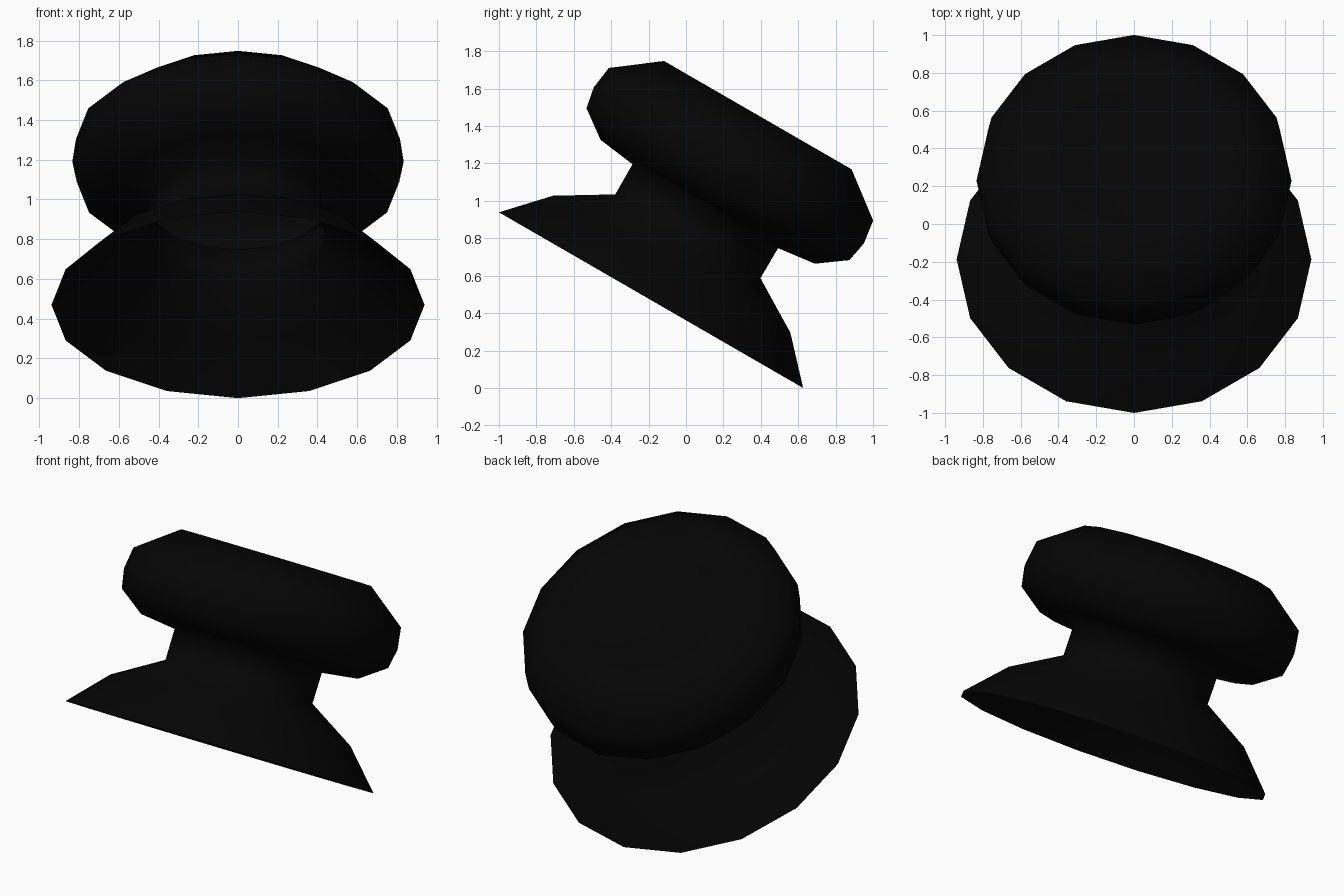
import bpy, bmesh, math
from mathutils import Matrix

if "Cube" in bpy.data.objects:
    bpy.data.objects.remove(bpy.data.objects["Cube"])

SIDES = 16
# (radius, height) along the knob axis, from the open base rim to the dished top
PROFILE = [(0.939, 0.0), (0.732, 0.222), (0.448, 0.394), (0.449, 0.58),
           (0.662, 0.607), (0.812, 0.716), (0.834, 0.832), (0.816, 0.962),
           (0.579, 1.142), (0.40, 1.085), (0.20, 1.055)]
DISH_CENTRE = 1.045

black = bpy.data.materials.new("matte black")
black.diffuse_color = (0.0015, 0.0015, 0.0015, 1)
black.use_nodes = True
black.node_tree.nodes["Principled BSDF"].inputs["Base Color"].default_value = black.diffuse_color

# hollow lathed knob: flared base, neck, rounded head
bm = bmesh.new()
rings = []
for r, h in PROFILE:
    rings.append([bm.verts.new((r * math.cos(2 * math.pi * i / SIDES),
                                r * math.sin(2 * math.pi * i / SIDES), h))
                  for i in range(SIDES)])
for low, high in zip(rings, rings[1:]):
    for i in range(SIDES):
        j = (i + 1) % SIDES
        bm.faces.new((low[i], low[j], high[j], high[i]))

# centre of the thumb dish
tip = bm.verts.new((0, 0, DISH_CENTRE))
for i in range(SIDES):
    bm.faces.new((rings[-1][i], rings[-1][(i + 1) % SIDES], tip))

# lean the axis back by 30 degrees and stand it on its rim
bm.transform(Matrix.Translation((0, -0.187, 0.4695)) @
             Matrix.Rotation(math.radians(-30), 4, 'X'))

mesh = bpy.data.meshes.new("knob")
bm.to_mesh(mesh)
bm.free()
mesh.materials.append(black)
knob = bpy.data.objects.new("knob", mesh)
bpy.context.collection.objects.link(knob)
mesh.shade_smooth()
